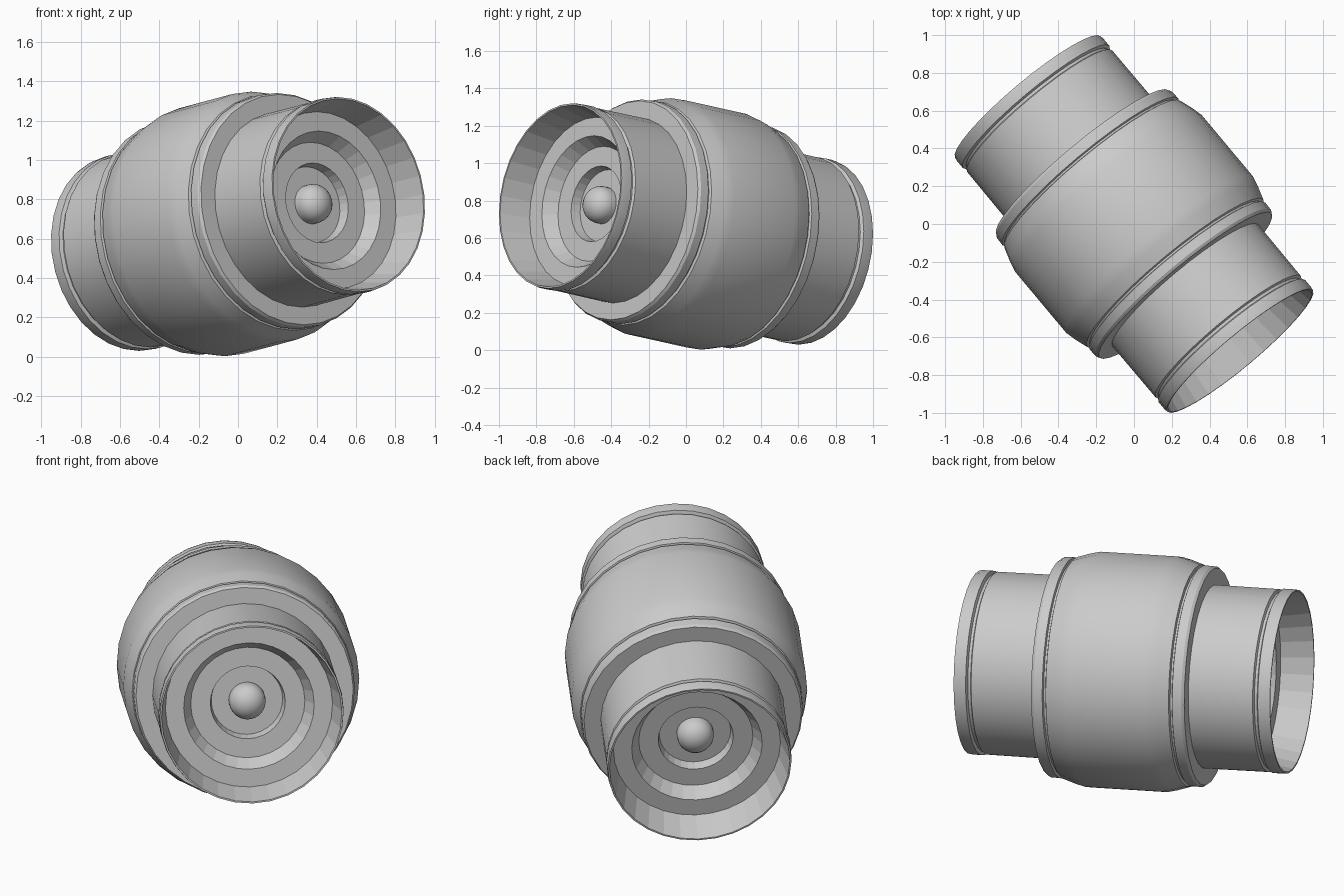
import bpy, bmesh, math
from mathutils import Vector, Matrix

if "Cube" in bpy.data.objects:
    bpy.data.objects.remove(bpy.data.objects["Cube"])

SEG = 32
AXIS = Vector((0.632, -0.756, 0.169)).normalized()
PLACE = Matrix.Translation((0, 0, 0.675)) @ AXIS.to_track_quat('Z', 'Y').to_matrix().to_4x4()


def lathe(name, profile, smooth=True):
    """Revolve (radius, position along axis) points about the tilted axis."""
    bm = bmesh.new()
    rings = []
    for r, t in profile:
        if r < 1e-5:
            rings.append([bm.verts.new((0, 0, t))] * SEG)
        else:
            rings.append([bm.verts.new((r * math.cos(2 * math.pi * i / SEG),
                                        r * math.sin(2 * math.pi * i / SEG), t))
                          for i in range(SEG)])
    for a, b in zip(rings, rings[1:]):
        for i in range(SEG):
            j = (i + 1) % SEG
            quad = list(dict.fromkeys((a[i], a[j], b[j], b[i])))
            bm.faces.new(quad)
    bmesh.ops.transform(bm, matrix=PLACE, verts=bm.verts)
    mesh = bpy.data.meshes.new(name)
    bm.to_mesh(mesh)
    bm.free()
    obj = bpy.data.objects.new(name, mesh)
    bpy.context.collection.objects.link(obj)
    if smooth:
        bpy.ops.object.select_all(action='DESELECT')
        obj.select_set(True)
        bpy.context.view_layer.objects.active = obj
        bpy.ops.object.shade_smooth_by_angle(angle=math.radians(25))
    return obj


# Outer shell: swollen barrel, grooved flanges, pipes with end bands
half = [(0.645, 0.215), (0.632, 0.27), (0.608, 0.345), (0.592, 0.35), (0.592, 0.36),
        (0.606, 0.365), (0.604, 0.415), (0.594, 0.43),
        (0.503, 0.43), (0.501, 0.79), (0.486, 0.797), (0.486, 0.812),
        (0.505, 0.82), (0.505, 0.868), (0.502, 0.888), (0.493, 0.888)]
lathe("outer_shell", [(r, -t) for r, t in reversed(half)] + half)

for label, s in (("front", 1), ("back", -1)):
    # Stepped socket inside each end
    socket = [(0.493, 0.888), (0.457, 0.71), (0.357, 0.71), (0.312, 0.635),
              (0.205, 0.635), (0.195, 0.58), (0, 0.58)]
    # reversed winding on the front end keeps faces pointing outwards
    lathe(label + "_socket", [(r, s * t) for r, t in socket][::s], smooth=False)

    # Domed knob in the socket centre
    knob = [(0.1, 0.575), (0.1, 0.61)]
    knob += [(0.1 * math.cos(a), 0.61 + 0.085 * math.sin(a))
             for a in (math.pi / 2 * k / 6 for k in range(1, 7))]
    lathe(label + "_knob", [(r, s * t) for r, t in knob][::s])
